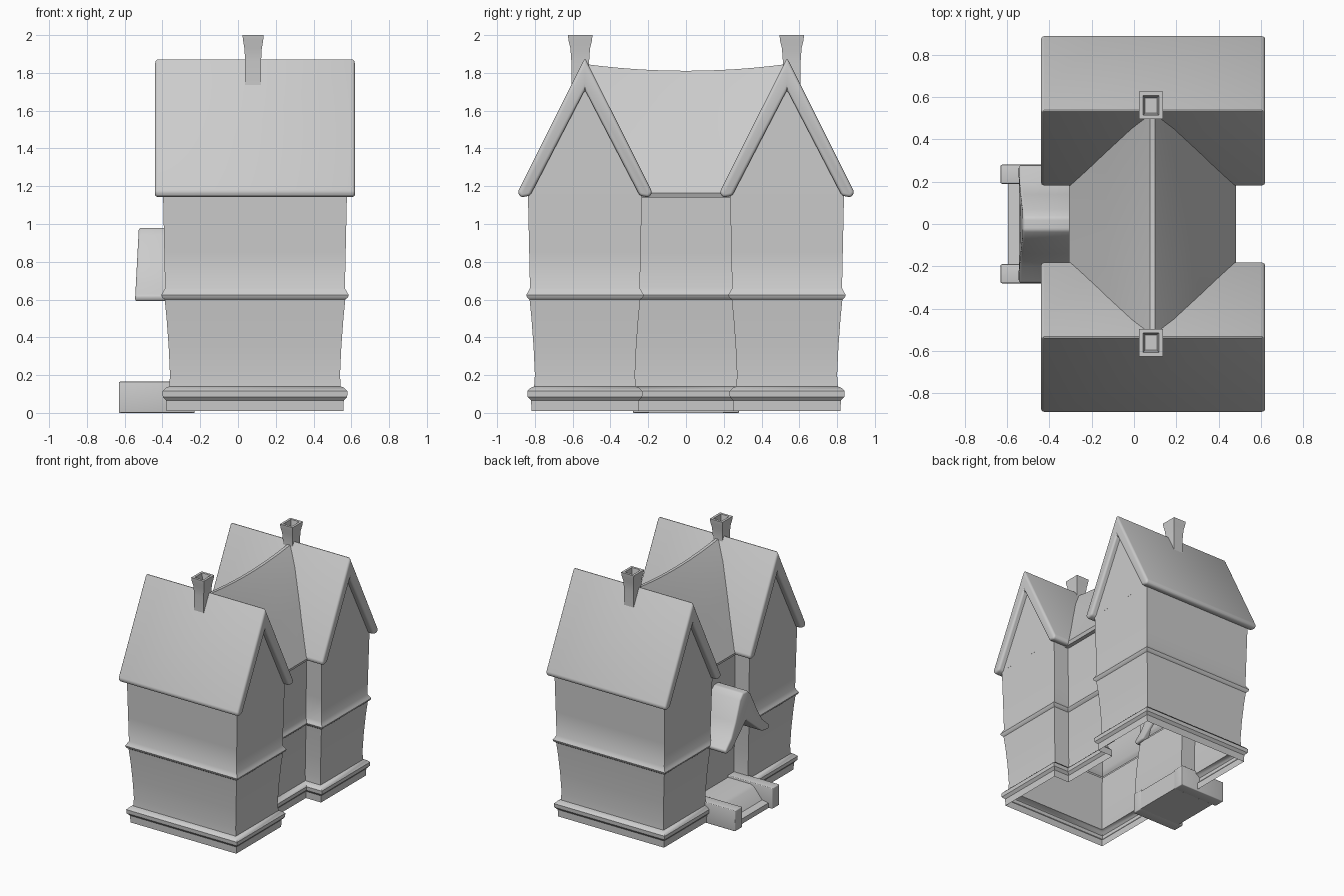
import bpy, bmesh, math

if "Cube" in bpy.data.objects:
    bpy.data.objects.remove(bpy.data.objects["Cube"])


def loft(name, rings, cap_start=True, cap_end=True, bevel=0.0, angle=35):
    """Skin closed rings of points into one object."""
    bm = bmesh.new()
    vs = [[bm.verts.new(p) for p in r] for r in rings]
    n = len(rings[0])
    for a, b in zip(vs, vs[1:]):
        for i in range(n):
            j = (i + 1) % n
            bm.faces.new((a[i], a[j], b[j], b[i]))
    if cap_start:
        bm.faces.new(vs[0][::-1])
    if cap_end:
        bm.faces.new(vs[-1])
    bmesh.ops.recalc_face_normals(bm, faces=bm.faces)
    if bevel:
        edges = [e for e in bm.edges if len(e.link_faces) == 2
                 and e.calc_face_angle() > math.radians(30)]
        bmesh.ops.bevel(bm, geom=edges, offset=bevel, segments=3, profile=0.5,
                        affect='EDGES', clamp_overlap=True)
    me = bpy.data.meshes.new(name)
    bm.to_mesh(me)
    bm.free()
    ob = bpy.data.objects.new(name, me)
    bpy.context.collection.objects.link(ob)
    bpy.ops.object.select_all(action='DESELECT')
    ob.select_set(True)
    bpy.context.view_layer.objects.active = ob
    bpy.ops.object.shade_smooth_by_angle(angle=math.radians(angle))
    return ob


def prism_x(name, profile, x0, x1, yc=0.0, bevel=0.0):
    """Extrude a (y, z) profile along x."""
    return loft(name, [[(x, yc + y, z) for y, z in profile] for x in (x0, x1)],
                bevel=bevel)


def mirrored(half):
    """Complete a right-hand half profile that runs outer peak to inner peak."""
    return half + [(-y, z) for y, z in half[::-1] if abs(y) > 1e-6]


def outline(z, o):
    """H-shaped floor plan grown outward by o."""
    wl, wr, ml, mr = -0.36 - o, 0.54 + o, -0.235 - o, 0.405 + o
    yo, yi = 0.80 + o, 0.27 - o
    return [(wl, -yo, z), (wr, -yo, z), (wr, -yi, z), (mr, -yi, z),
            (mr, yi, z), (wr, yi, z), (wr, yo, z), (wl, yo, z),
            (wl, yi, z), (ml, yi, z), (ml, -yi, z), (wl, -yi, z)]


# Walls with plinth and string course, open underneath
wall_profile = [(0.01, 0.018), (0.065, 0.02), (0.085, 0.038), (0.115, 0.04),
                (0.133, 0.022), (0.14, 0.004), (0.2, 0.0), (0.35, 0.007),
                (0.5, 0.018), (0.6, 0.028), (0.612, 0.042), (0.625, 0.046),
                (0.638, 0.038), (0.66, 0.026), (0.85, 0.03), (1.17, 0.037)]
loft("walls", [outline(z, o) for z, o in wall_profile], False, False)

# Wings: gable walls, thick roofs and chimneys
chevron = [(0, 1.88), (0.357, 1.168), (0.34, 1.14), (0.29, 1.15), (0, 1.71),
           (-0.29, 1.15), (-0.34, 1.14), (-0.357, 1.168)]
flue = [(1.70, 0.042, 0.047), (1.86, 0.042, 0.047), (1.93, 0.046, 0.052),
        (1.97, 0.053, 0.062), (2.0, 0.056, 0.065), (2.0, 0.037, 0.046),
        (1.94, 0.028, 0.036)]
for side, label in ((-1, "front"), (1, "back")):
    yc = 0.535 * side
    prism_x(label + "_gable_walls", [(-0.302, 1.16), (0.302, 1.16), (0, 1.75)],
            -0.397, 0.577, yc)
    prism_x(label + "_wing_roof", chevron, -0.44, 0.62, yc, bevel=0.018)
    cx, cy = 0.08, 0.56 * side
    loft(label + "_chimney",
         [[(cx - a, cy - b, z), (cx + a, cy - b, z), (cx + a, cy + b, z),
           (cx - a, cy + b, z)] for z, a, b in flue], False, True)

# Sagging roof over the middle block
sections = []
for i in range(13):
    y = -0.52 + 1.04 * i / 12
    ridge = 1.815 + 0.035 * (y / 0.53) ** 2
    right = [(0.012, ridge - 0.004), (0.10, ridge - 0.13), (0.22, ridge - 0.34),
             (0.395, 1.165), (0.385, 1.14), (0.33, 1.14), (0.0, 1.68)]
    sec = mirrored(right)
    sections.append([(0.088 + x, y, z) for x, z in sec])
loft("middle_roof", sections, angle=40)

# Porch canopy with flared eaves
canopy = mirrored([(0.03, 0.98), (0.07, 0.94), (0.14, 0.79), (0.20, 0.69),
                   (0.28, 0.62), (0.27, 0.59), (0.19, 0.60), (0.0, 0.76)])
porch = prism_x("porch_canopy", canopy, -0.545, -0.24, bevel=0.012)
for v in porch.data.vertices:
    if v.co.x < -0.4:
        v.co.x += 0.02 * (v.co.z - 0.6) / 0.38

# Entrance steps between two low cheek walls
for side, label in ((-1, "right"), (1, "left")):
    a, b = sorted((0.19 * side, 0.28 * side))
    prism_x(label + "_step_wall", [(a, 0.0), (b, 0.0), (b, 0.165), (a, 0.165)],
            -0.63, -0.23, bevel=0.006)
step_profile = [(-0.23, 0.0), (-0.595, 0.0), (-0.595, 0.04), (-0.54, 0.05),
                (-0.47, 0.135), (-0.44, 0.15), (-0.23, 0.15)]
loft("entrance_steps", [[(x, y, z) for x, z in step_profile]
                        for y in (-0.195, 0.195)])
